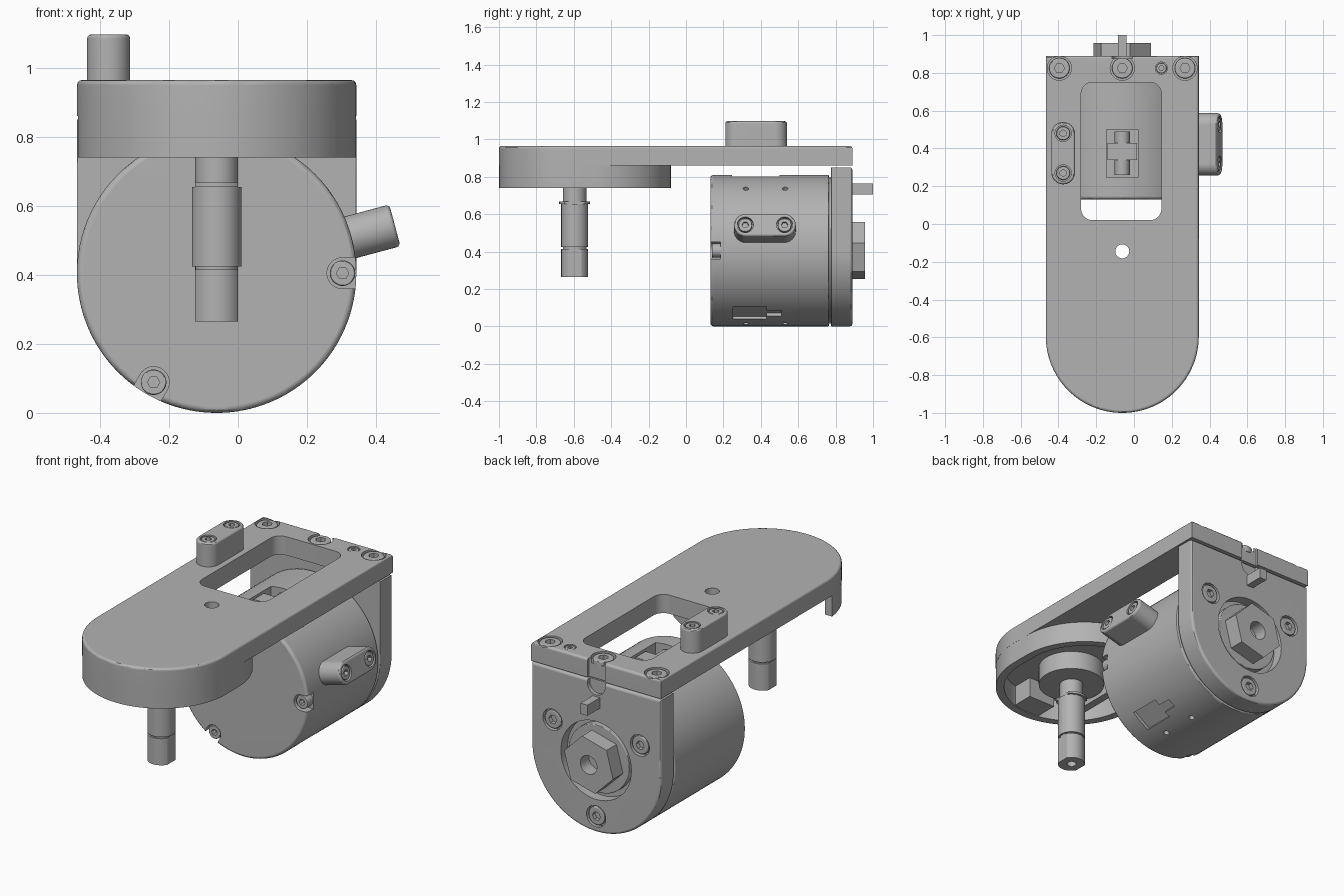
import bpy, bmesh, math
from mathutils import Matrix, Vector

if "Cube" in bpy.data.objects:
    bpy.data.objects.remove(bpy.data.objects["Cube"])

grey = bpy.data.materials.new("machined grey")
grey.use_nodes = True
colour = (0.45, 0.45, 0.45, 1)
grey.diffuse_color = colour
grey.node_tree.nodes["Principled BSDF"].inputs["Base Color"].default_value = colour

CX, R = -0.062, 0.405          # shared centre line and outer radius
FRONT, REAR = -0.595, -0.485   # arc centres of the front housing
UP, BACK = Vector((0, 0, 1)), Vector((0, 1, 0))
ALONG_Y = Matrix(((1, 0, 0, 0), (0, 0, 1, 0), (0, 1, 0, 0), (0, 0, 0, 1)))
parts = []


def arc(x, y, r, start, end, n=32):
    angles = [math.radians(start + (end - start) * i / n) for i in range(n + 1)]
    return [(x + r * math.cos(a), y + r * math.sin(a)) for a in angles]


def circle(x, y, r, n=48, turn=0):
    return arc(x, y, r, turn, turn + 360, n)[:-1]


def rect(x0, x1, y0, y1):
    return [(x0, y0), (x1, y0), (x1, y1), (x0, y1)]


def round_rect(x0, x1, y0, y1, r):
    return (arc(x1 - r, y1 - r, r, 0, 90, 8) + arc(x0 + r, y1 - r, r, 90, 180, 8)
            + arc(x0 + r, y0 + r, r, 180, 270, 8) + arc(x1 - r, y0 + r, r, 270, 360, 8))


def housing(r):
    return arc(CX, REAR, r, 0, 180, 48) + arc(CX, FRONT, r, 180, 360, 48)


def frame(loc, w, u):
    """Matrix placing a local z-extrusion at loc, pointing along w."""
    return Matrix.Translation(loc) @ Matrix((u, w.cross(u), w)).transposed().to_4x4()


def radial(angle):
    a = math.radians(angle)
    return Vector((math.cos(a), 0, math.sin(a)))


def extrude(name, pts, lo, hi, place=None, round_hi=0, round_lo=0):
    bm = bmesh.new()
    base = bm.faces.new([bm.verts.new((u, v, lo)) for u, v in pts])
    top = bmesh.ops.extrude_face_region(bm, geom=[base], use_keep_orig=True)["geom"]
    for v in top:
        if isinstance(v, bmesh.types.BMVert):
            v.co.z = hi
    bmesh.ops.recalc_face_normals(bm, faces=bm.faces[:])
    for level, width in ((hi, round_hi), (lo, round_lo)):
        if width:
            rim = [e for e in bm.edges if all(abs(v.co.z - level) < 1e-5 for v in e.verts)]
            bmesh.ops.bevel(bm, geom=rim, offset=width, segments=3, profile=0.5, affect='EDGES')
    if place:
        bm.transform(place)
    bmesh.ops.recalc_face_normals(bm, faces=bm.faces[:])
    mesh = bpy.data.meshes.new(name)
    bm.to_mesh(mesh)
    bm.free()
    mesh.materials.append(grey)
    ob = bpy.data.objects.new(name, mesh)
    bpy.context.collection.objects.link(ob)
    parts.append(ob)
    return ob


def cut(ob, pts, lo, hi, place=None):
    tool = extrude("cutter", pts, lo, hi, place)
    parts.remove(tool)
    tool.hide_render = True
    mod = ob.modifiers.new("cut", 'BOOLEAN')
    mod.operation, mod.solver, mod.object = 'DIFFERENCE', 'EXACT', tool
    with bpy.context.temp_override(object=ob, active_object=ob):
        bpy.ops.object.modifier_apply(modifier=mod.name)
    bpy.data.objects.remove(tool)


def screw(name, host, loc, w, r, u=Vector((1, 0, 0))):
    """Counterbore in the host with a socket-head screw sitting in it."""
    place = frame(loc, w, u)
    cut(host, circle(0, 0, r, 32), -0.025, 0.05, place)
    head = extrude(name, circle(0, 0, r * 0.85, 32), -0.04, -0.002, place, r * 0.12)
    cut(head, circle(0, 0, r * 0.42, 6), -0.025, 0.05, place)


# Top plate with window, pivot hole and key groove
plate = extrude("top_plate", [(CX + R, 0.89), (CX - R, 0.89)] + arc(CX, FRONT, R, 180, 360, 48),
                0.86, 0.965, None, 0.015)
cut(plate, round_rect(-0.28, 0.145, 0.02, 0.75, 0.06), 0.8, 1)
pivot = circle(CX, -0.145, 0.037)
cut(plate, pivot, 0.8, 1)
groove = arc(CX, 0.83, 0.055, 180, 360, 24) + [(CX + 0.055, 1.1), (CX - 0.055, 1.1)]
cut(plate, groove, 0.875, 1, ALONG_Y)
for i, x in enumerate((-0.395, CX, 0.27)):
    screw(f"plate_screw_{i + 1}", plate, (x, 0.825, 0.965), UP, 0.064)
screw("plate_set_screw", plate, (0.145, 0.825, 0.965), UP, 0.032)

# Front housing: hollow skirt open on one side
skirt = extrude("front_skirt", housing(R - 0.0005), 0.74, 0.88)
cut(skirt, housing(R - 0.045), 0.7, 0.865)
cut(skirt, rect(-0.7, -0.12, -0.64, 0), 0.7, 0.862)
cut(skirt, pivot, 0.7, 1)
extrude("skirt_block", rect(-0.13, 0.04, -0.97, -0.82), 0.745, 0.87)
extrude("skirt_inner_wall", rect(-0.29, -0.245, -0.8, -0.45), 0.74, 0.87)
extrude("bearing_flange", circle(CX, FRONT, 0.175), 0.755, 0.87)

# Output shaft, stepped along its length, with side flats on tip and collar
for name, r, lo, hi, flats in (("shaft_neck", 0.0625, 0.66, 0.78, False),
                               ("shaft_collar", 0.083, 0.655, 0.668, True),
                               ("shaft_body", 0.072, 0.424, 0.655, False),
                               ("shaft_groove", 0.062, 0.405, 0.43, False),
                               ("shaft_tip", 0.072, 0.265, 0.415, True)):
    part = extrude(name, circle(CX, FRONT, r), lo, hi)
    if flats:
        cut(part, rect(CX + 0.0625, CX + 1, -1, 0), 0.2, 0.8)
        cut(part, rect(CX - 1, CX - 0.0625, -1, 0), 0.2, 0.8)
cut(part, circle(CX, FRONT, 0.025, 24), 0.2, 0.31)

# Motor drum with connector pocket
motor = extrude("motor_drum", circle(CX, R, R, 96), 0.13, 0.765, ALONG_Y, 0.008, 0.018)
extrude("motor_neck", circle(CX, R, 0.39, 96), 0.75, 0.79, ALONG_Y)
cut(motor, rect(-0.145, 0.02, 0.245, 0.5), 0.66, 0.9)
extrude("connector_body", rect(-0.14, 0.015, 0.34, 0.43), 0.65, 0.79)
extrude("connector_pin", circle(CX, 0.75, 0.04, 24), 0.26, 0.49, ALONG_Y)

# Recessed screws around the drum's front rim
for i, angle in enumerate((0, 120, 240)):
    d = radial(angle)
    place = frame(Vector((CX, 0.13, R)) + d * 0.365, -BACK, d)
    notch = arc(0, 0, 0.045, 90, 270, 16) + [(0.1, -0.045), (0.1, 0.045)]
    cut(motor, notch, -0.055, 0.05, place)
    head = extrude(f"rim_screw_{i + 1}", circle(0, 0, 0.037, 32), -0.07, -0.008, place, 0.005)
    cut(head, circle(0, 0, 0.018, 6), -0.04, 0.05, place)

# Shallow pocket low on the drum and small pin holes
d = radial(-56)
pocket = frame(Vector((CX, 0, R)) + d * 0.385, d, BACK)
cut(motor, rect(0.25, 0.43, -0.06, 0.06), 0, 0.1, pocket)
cut(motor, rect(0.42, 0.51, -0.025, 0.025), 0, 0.1, pocket)
for angle in (55, -75):
    for y in (0.32, 0.53):
        cut(motor, circle(y, 0, 0.015, 16), 0.36, 0.5, frame((CX, 0, R), radial(angle), BACK))

# Back plate with hub recess, key groove and screws
back = extrude("back_plate", [(CX + R, 0.85), (CX - R, 0.85)] + arc(CX, R, R, 180, 360, 64),
               0.775, 0.89, ALONG_Y, 0.015, 0.005)
cut(back, circle(CX, R, 0.22, 64), 0.83, 1, ALONG_Y)
cut(back, groove, 0.868, 1, ALONG_Y)
for i, angle in enumerate((30, 150, 270)):
    spot = Vector((CX, 0.89, R)) + radial(angle) * 0.315
    screw(f"back_screw_{i + 1}", back, spot, BACK, 0.06)
extrude("key_tab", rect(-0.085, -0.041, 0.705, 0.765), 0.85, 1.0, ALONG_Y)
extrude("hub_disc", circle(CX, R, 0.19, 64), 0.81, 0.868, ALONG_Y, 0.005)
nut = extrude("hub_nut", circle(CX, R, 0.158, 6, 15), 0.85, 0.957, ALONG_Y)
cut(nut, circle(CX, R, 0.052, 32), 0.88, 1.1, ALONG_Y)


# Cable clips: an arched saddle with two screws
def clip(name, loc, w, height):
    place = frame(loc, w, BACK)
    outline = arc(0.1025, 0, 0.0625, -90, 90, 20) + arc(-0.1025, 0, 0.0625, 90, 270, 20)
    body = extrude(name, outline, 0, height, place, 0.012)
    arch = arc(0, height - 0.085, 0.052, 0, 180, 24) + [(-0.052, -0.1), (0.052, -0.1)]
    cut(body, arch, -0.1, 0.1, place @ ALONG_Y)
    for i, u in enumerate((-0.105, 0.105)):
        screw(f"{name}_screw_{i + 1}", body, place @ Vector((u, 0, height)), w, 0.043, BACK)


clip("top_clip", Vector((-0.375, 0.375, 0.957)), UP, 0.14)
side = radial(15)
clip("side_clip", Vector((CX, 0.422, R)) + side * 0.395, side, 0.14)

# Smooth curved walls, keep machined edges crisp and flats flat
bpy.ops.object.select_all(action='DESELECT')
for ob in parts:
    ob.select_set(True)
bpy.context.view_layer.objects.active = parts[0]
bpy.ops.object.shade_smooth_by_angle(angle=math.radians(30))
for ob in parts:
    ob.modifiers.new("flat_faces", 'WEIGHTED_NORMAL').keep_sharp = True
